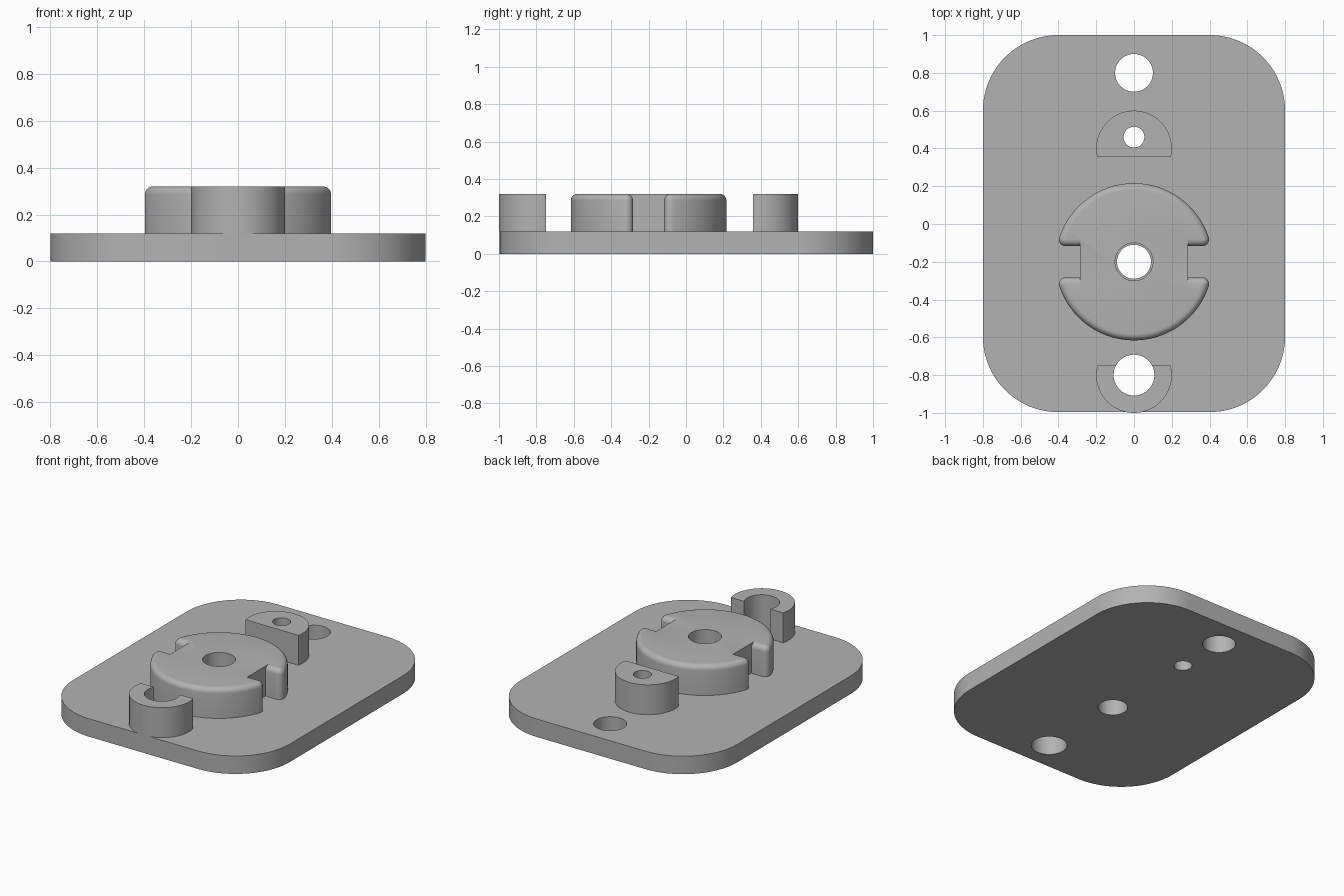
import bpy, bmesh
from math import sin, cos, asin, sqrt, pi, radians

cube = bpy.data.objects.get("Cube")
if cube:
    bpy.data.objects.remove(cube, do_unlink=True)

BASE, TOP = 0.12, 0.32
HUB_Y = -0.2

grey = bpy.data.materials.new("grey")
grey.use_nodes = True
colour = (0.45, 0.45, 0.45, 1)
grey.diffuse_color = colour
grey.node_tree.nodes["Principled BSDF"].inputs["Base Color"].default_value = colour


def arc(cx, cy, r, start, end, n):
    return [(cx + r * cos(start + (end - start) * i / n),
             cy + r * sin(start + (end - start) * i / n)) for i in range(n + 1)]


def loft(name, rings):
    """Closed solid through (outline, z) rings of equal point count."""
    bm = bmesh.new()
    loops = [[bm.verts.new((x, y, z)) for x, y in pts] for pts, z in rings]
    n = len(loops[0])
    for a, b in zip(loops, loops[1:]):
        for i in range(n):
            j = (i + 1) % n
            bm.faces.new((a[i], a[j], b[j], b[i]))
    bm.faces.new(loops[0][::-1])
    bm.faces.new(loops[-1])
    bmesh.ops.remove_doubles(bm, verts=bm.verts, dist=1e-5)
    bmesh.ops.recalc_face_normals(bm, faces=bm.faces)
    mesh = bpy.data.meshes.new(name)
    bm.to_mesh(mesh)
    bm.free()
    mesh.materials.append(grey)
    obj = bpy.data.objects.new(name, mesh)
    bpy.context.collection.objects.link(obj)
    return obj


def select_only(obj):
    bpy.ops.object.select_all(action='DESELECT')
    obj.select_set(True)
    bpy.context.view_layer.objects.active = obj


def drill(obj, y, r):
    """Cut a vertical round hole right through the part."""
    pts = arc(0, y, r, 0, 2 * pi, 64)[:-1]
    cutter = loft("hole_cutter", [(pts, -0.1), (pts, 0.5)])
    cutter.hide_render = True
    select_only(obj)
    mod = obj.modifiers.new("hole", 'BOOLEAN')
    mod.operation, mod.solver, mod.object = 'DIFFERENCE', 'EXACT', cutter
    bpy.ops.object.modifier_apply(modifier=mod.name)
    bpy.data.objects.remove(cutter, do_unlink=True)


def smooth(obj):
    select_only(obj)
    bpy.ops.object.shade_smooth_by_angle(angle=radians(30))


# Base plate with rounded corners and four through holes
outline = []
for k, (cx, cy) in enumerate([(0.4, 0.6), (-0.4, 0.6), (-0.4, -0.596), (0.4, -0.596)]):
    outline += arc(cx, cy, 0.4, k * pi / 2, (k + 1) * pi / 2, 24)
plate = loft("base_plate", [(outline, 0), (outline, BASE)])
for y, r in [(0.8, 0.1), (0.46, 0.055), (HUB_Y, 0.09), (-0.8, 0.108)]:
    drill(plate, y, r)
smooth(plate)


# Round hub with two side slots, rounded tips and a rounded top rim
def hub_outline(inset, R=0.416, half_slot=0.083, slot_x=0.285, r=0.035):
    cx, cy = sqrt((R - r) ** 2 - (half_slot + r) ** 2), half_slot + r
    t = asin(cy / (R - r))
    half = [(slot_x, half_slot + inset)]
    half += arc(cx, cy, r - inset, -pi / 2, t, 8)
    half += arc(0, 0, R - inset, t, pi - t, 56)[1:-1]
    half += arc(-cx, cy, r - inset, pi - t, 1.5 * pi, 8)
    half += [(-slot_x, half_slot + inset)]
    return [(s * x, HUB_Y + s * y) for s in (1, -1) for x, y in half]


FILLET = 0.035
rings = [(hub_outline(0), BASE)]
for i in range(7):
    a = i / 6 * pi / 2
    inset = min(FILLET * (1 - cos(a)), FILLET - 0.0003)
    rings.append((hub_outline(inset), TOP - FILLET * (1 - sin(a))))
hub = loft("slotted_hub", rings)
drill(hub, HUB_Y, 0.1)
smooth(hub)


# Flat-sided studs at the two ends, each with its own bore
def stud(name, cy, flat, facing, hole_y, hole_r):
    a = asin(flat / 0.2)
    pts = [(x, cy + facing * y) for x, y in arc(0, 0, 0.2, -a, pi + a, 56)]
    obj = loft(name, [(pts, BASE), (pts, TOP)])
    drill(obj, hole_y, hole_r)
    smooth(obj)


stud("rear_stud", 0.4, 0.042, 1, 0.46, 0.055)
stud("front_open_stud", -0.8, 0.051, -1, -0.8, 0.108)
